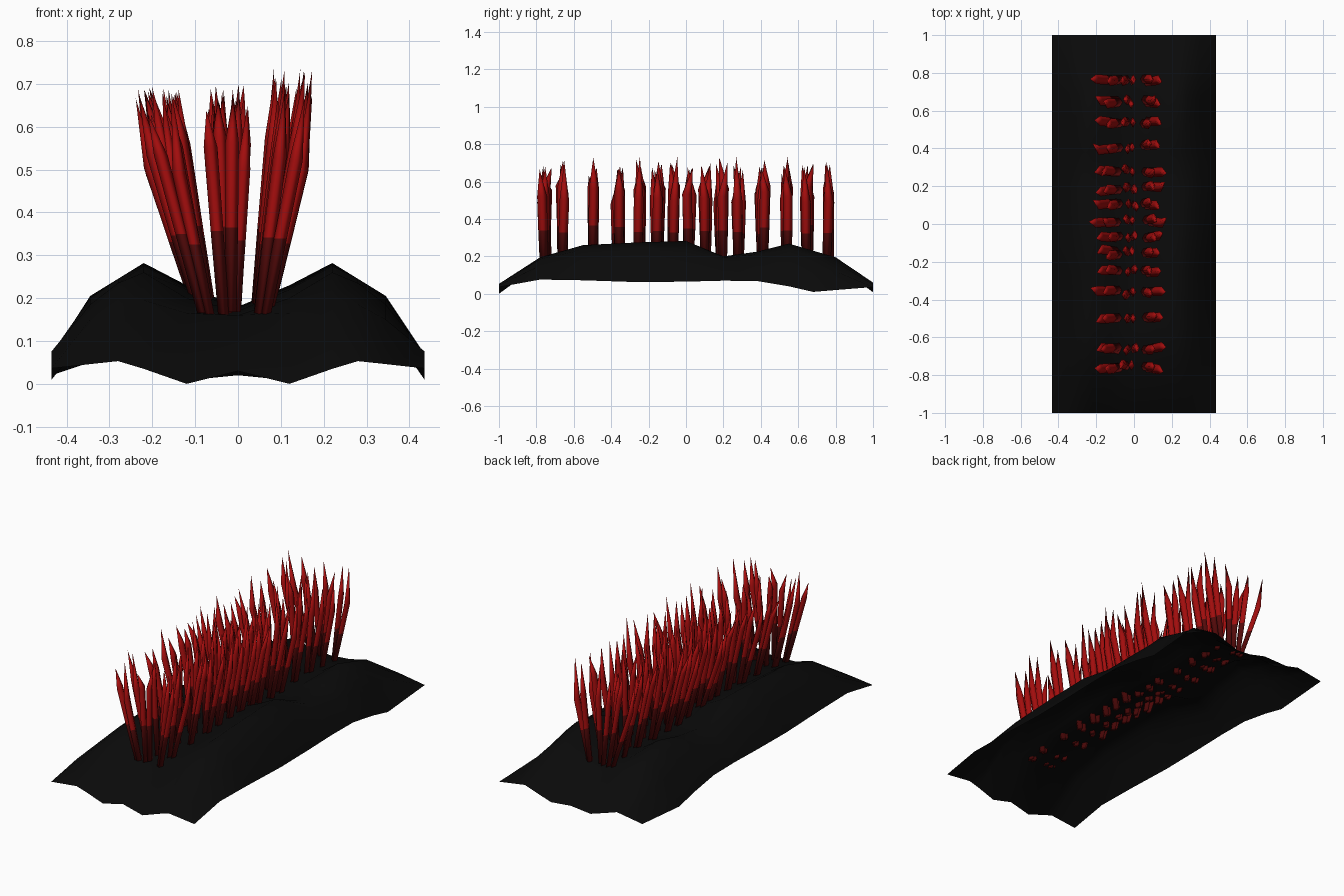
import bpy, bmesh, random

if "Cube" in bpy.data.objects:
    bpy.data.objects.remove(bpy.data.objects["Cube"])

random.seed(7)


def material(name, rgb):
    m = bpy.data.materials.new(name)
    m.diffuse_color = (*rgb, 1)
    m.use_nodes = True
    m.node_tree.nodes["Principled BSDF"].inputs["Base Color"].default_value = m.diffuse_color
    return m


def make_object(name, bm, mats):
    bmesh.ops.recalc_face_normals(bm, faces=bm.faces)
    for f in bm.faces:
        f.smooth = True
    me = bpy.data.meshes.new(name)
    bm.to_mesh(me)
    bm.free()
    ob = bpy.data.objects.new(name, me)
    bpy.context.collection.objects.link(ob)
    for m in mats:
        me.materials.append(m)
    return ob


black = material("soil_black", (0.003, 0.003, 0.003))
red = material("blade_red", (0.36, 0.004, 0.004))
dark = material("blade_dark_red", (0.09, 0.003, 0.003))

# Ground sheet: two ridges with a valley between, mirrored across x
xs = [0, 0.12, 0.22, 0.28, 0.345, 0.435]
rows = [
    (-1.00, 0.03, 0.00, 0.035, 0.053, 0.046, 0.036),
    (-0.78, 0.16, 0.165, 0.195, 0.185, 0.15, 0.076),
    (-0.55, 0.17, 0.20, 0.26, 0.235, 0.185, 0.072),
    (-0.25, 0.175, 0.22, 0.275, 0.245, 0.20, 0.062),
    (0.00, 0.18, 0.23, 0.282, 0.245, 0.205, 0.065),
    (0.20, 0.17, 0.18, 0.20, 0.195, 0.17, 0.07),
    (0.38, 0.17, 0.19, 0.225, 0.21, 0.17, 0.068),
    (0.55, 0.17, 0.20, 0.268, 0.235, 0.17, 0.04),
    (0.68, 0.165, 0.185, 0.23, 0.20, 0.14, 0.01),
    (0.80, 0.16, 0.17, 0.195, 0.17, 0.12, 0.02),
    (1.00, 0.02, 0.008, 0.04, 0.06, 0.05, 0.036),
]
bm = bmesh.new()
grid = []
for y, *zs in rows:
    left = [bm.verts.new((-x, y, z)) for x, z in zip(xs[:0:-1], zs[:0:-1])]
    grid.append(left + [bm.verts.new((x, y, z)) for x, z in zip(xs, zs)])
for a, b in zip(grid, grid[1:]):
    for i in range(len(a) - 1):
        bm.faces.new((a[i], a[i + 1], b[i + 1], b[i]))
make_object("ground_sheet", bm, [black])


# Grass blade: thin diamond section lofted along a bent path to a point
def add_blade(bm, base, shoulder, tip):
    mid = [p + (q - p) * 0.5 for p, q in zip(base, shoulder)]
    rings = []
    for c, wx, wy in ((base, 0.013, 0.022), (mid, 0.015, 0.025), (shoulder, 0.016, 0.026)):
        offs = ((wx, 0), (0, wy), (-wx, 0), (0, -wy))
        rings.append([bm.verts.new((c[0] + dx, c[1] + dy, c[2])) for dx, dy in offs])
    bm.faces.new(rings[0][::-1]).material_index = 1
    for k, (a, b) in enumerate(zip(rings, rings[1:])):
        for i in range(4):
            j = (i + 1) % 4
            bm.faces.new((a[i], a[j], b[j], b[i])).material_index = 1 - k
    t = bm.verts.new(tip)
    for i in range(4):
        bm.faces.new((rings[-1][i], rings[-1][(i + 1) % 4], t))


# Three rows of blade pairs: left leaning out, centre upright, right leaning out
row_y = [-0.75, -0.66, -0.50, -0.36, -0.25, -0.15, -0.07, 0.02,
         0.11, 0.19, 0.28, 0.41, 0.54, 0.65, 0.76]
clumps = {
    "left_blades": (-0.076, -0.162, 0.043, -0.025, 0.66),
    "centre_blades": (-0.02, -0.025, 0.040, 0.0, 0.665),
    "right_blades": (0.055, 0.113, 0.038, 0.015, 0.70),
}
u = random.uniform
for name, (bx, sx, spread, kick, top) in clumps.items():
    bm = bmesh.new()
    for y in row_y:
        for side in (-1, 1):
            f = side * u(0.15, 1)
            yy = y + u(-0.01, 0.01)
            add_blade(bm,
                      (bx + 0.014 * f, yy, 0.16 + u(-0.005, 0.01)),
                      (sx + spread * f, yy + u(-0.012, 0.012), 0.53 + u(-0.05, 0.05)),
                      (sx + kick + spread * 1.25 * f, yy + u(-0.025, 0.025),
                       top + u(-0.035, 0.035)))
    make_object(name, bm, [red, dark])
